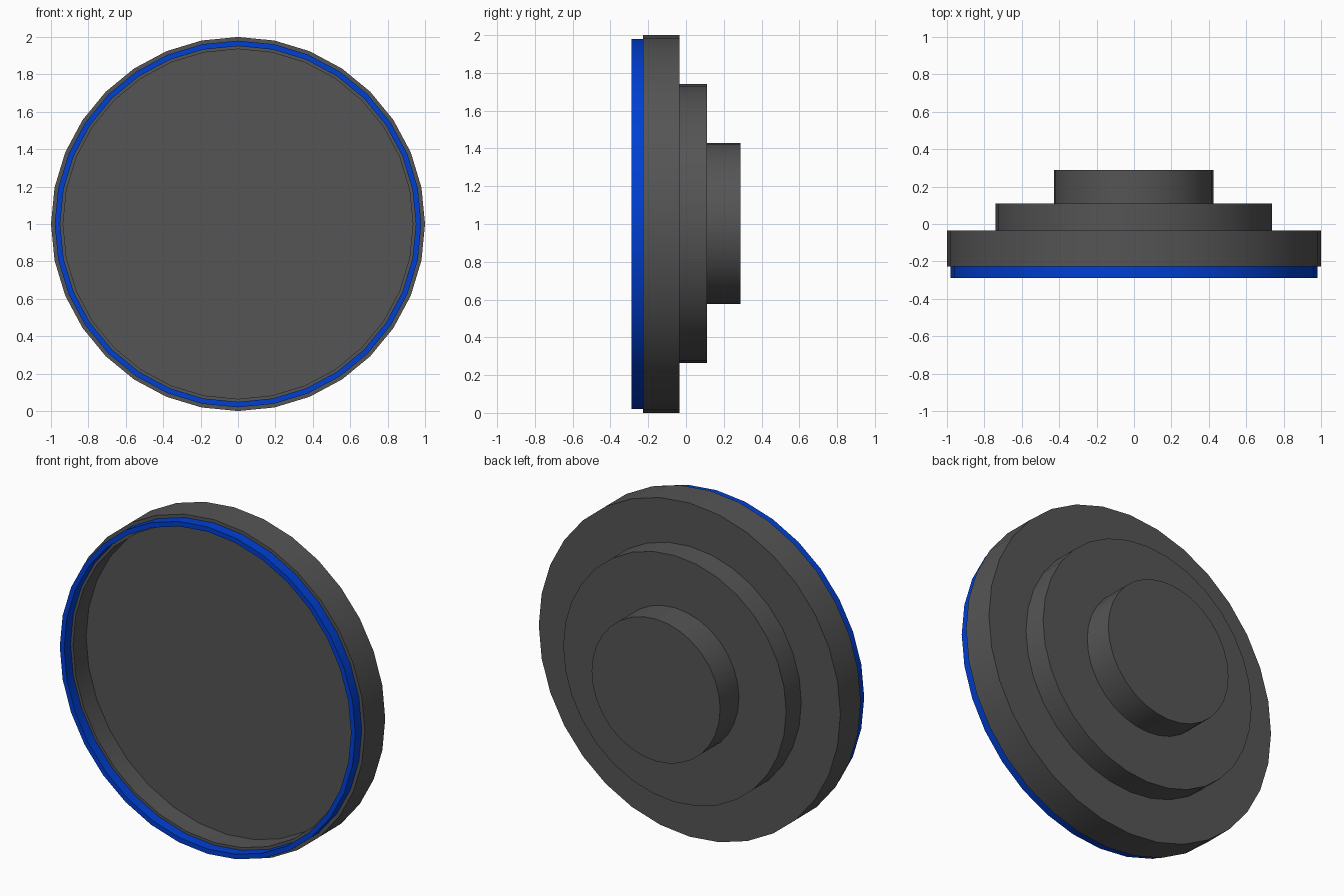
import bpy, bmesh, math

if "Cube" in bpy.data.objects:
    bpy.data.objects.remove(bpy.data.objects["Cube"])

SIDES = 32
CX, CZ = -0.002, 1.002


def lathe(name, profile, cx=0.0, cz=1.0, closed=False, color=None):
    """Spin (radius, y) points around the y axis; radius 0 makes a pole."""
    bm = bmesh.new()
    rings = []
    for r, y in profile:
        if r == 0:
            rings.append([bm.verts.new((cx, y, cz))])
        else:
            rings.append([bm.verts.new((cx + r * math.cos(math.tau * i / SIDES), y,
                                        cz + r * math.sin(math.tau * i / SIDES)))
                          for i in range(SIDES)])
    pairs = list(zip(rings, rings[1:]))
    if closed:
        pairs.append((rings[-1], rings[0]))
    for a, b in pairs:
        for i in range(SIDES):
            j = (i + 1) % SIDES
            if len(a) == 1:
                bm.faces.new((a[0], b[i], b[j]))
            elif len(b) == 1:
                bm.faces.new((a[i], b[0], a[j]))
            else:
                bm.faces.new((a[i], b[i], b[j], a[j]))
    # merge coplanar fans into clean caps
    bmesh.ops.dissolve_limit(bm, angle_limit=0.001, verts=bm.verts[:], edges=bm.edges[:])
    bmesh.ops.recalc_face_normals(bm, faces=bm.faces[:])
    mesh = bpy.data.meshes.new(name)
    bm.to_mesh(mesh)
    bm.free()
    ob = bpy.data.objects.new(name, mesh)
    bpy.context.collection.objects.link(ob)
    if color:
        mat = bpy.data.materials.new(name)
        mat.diffuse_color = color
        mat.use_nodes = True
        mat.node_tree.nodes["Principled BSDF"].inputs["Base Color"].default_value = mat.diffuse_color
        mesh.materials.append(mat)
    bpy.ops.object.select_all(action='DESELECT')
    ob.select_set(True)
    bpy.context.view_layer.objects.active = ob
    bpy.ops.object.shade_smooth_by_angle(angle=math.radians(30))
    return ob


DARK = (0.09, 0.09, 0.09, 1)

# Shallow dish, open towards the front
lathe("dish", [(0, -0.103), (0.935, -0.103), (0.935, -0.227), (1.0, -0.227),
               (1.0, -0.034), (0, -0.034)], color=DARK)

# Blue rim standing on the lip of the dish
lathe("rim_ring", [(0.98, -0.227), (0.98, -0.288), (0.951, -0.288), (0.951, -0.227)],
      closed=True, color=(0.0, 0.05, 0.65, 1))

# Stepped rear housing
for name, r, y0, y1 in (("middle_step", 0.739, -0.034, 0.11), ("rear_hub", 0.426, 0.11, 0.288)):
    lathe(name, [(0, y0), (r, y0), (r, y1), (0, y1)], CX, CZ, color=DARK)
